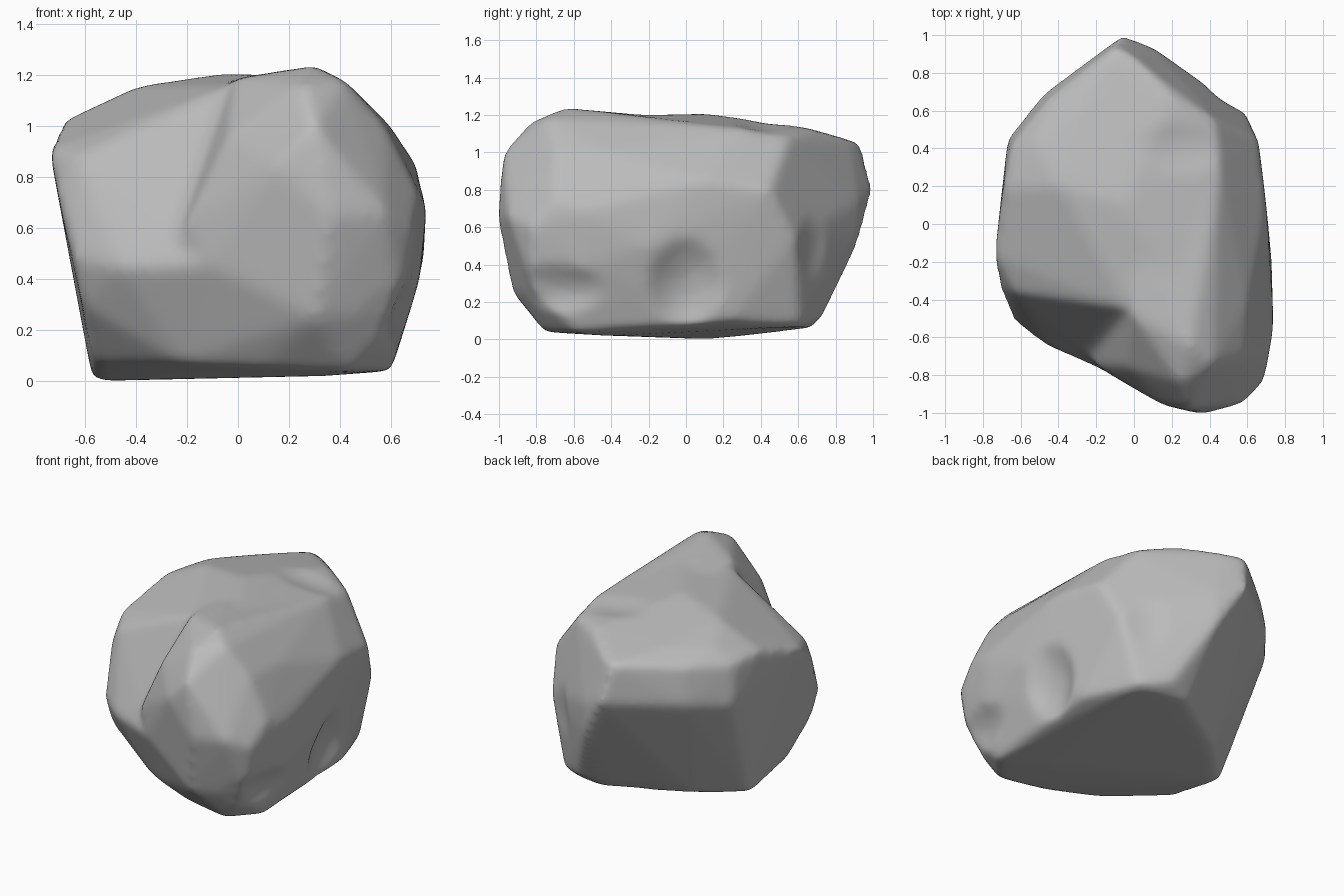
import bpy
import bmesh
import math
from mathutils import Vector

default_cube = bpy.data.objects.get("Cube")
if default_cube:
    bpy.data.objects.remove(default_cube, do_unlink=True)

# Stone colour
stone = bpy.data.materials.new("grey_stone")
stone.use_nodes = True
GREY = (0.5, 0.5, 0.5, 1)
stone.diffuse_color = GREY
stone.node_tree.nodes["Principled BSDF"].inputs["Base Color"].default_value = GREY


def add_hull(mesh_data, corners):
    """Add the convex lump spanned by the corners to a bmesh."""
    lump = [mesh_data.verts.new(corner) for corner in corners]
    result = bmesh.ops.convex_hull(mesh_data, input=lump)
    unused = {v for v in result["geom_interior"] + result["geom_unused"]
              if isinstance(v, bmesh.types.BMVert) and v.is_valid}
    bmesh.ops.delete(mesh_data, geom=list(unused), context="VERTS")


# Base and right flank, common to both lumps so they meet flush
shared_corners = [
    (.1, -.7, .05), (-.22, -.58, .07), (.44, -.76, .04), (.6, -.58, .04),
    (.33, -.43, .02), (.62, .24, .1), (.48, .61, .07), (.71, 0, .6),
    (.7, .1, .85), (.68, .1, .4), (.66, .45, .8), (.6, .58, .54),
    (.45, .3, 1.13), (.43, .55, 1.08), (.3, -.4, 1.2), (-.12, -.8, .46),
    (-.57, .13, 0), (-.56, -.27, .07), (-.4, -.45, .1),
]

# Main mass: left flank, rear wedge, crown
body_corners = [
    (-.32, .39, .03), (.14, .67, .06), (-.61, -.47, .3), (-.64, -.51, .48),
    (-.71, -.34, .75), (-.74, -.17, .91), (-.69, .19, 1.02), (-.64, -.36, .88),
    (-.46, -.65, .45), (-.67, .45, .74), (-.65, .42, 1), (-.48, .69, .78),
    (-.45, .66, 1.02), (-.06, 1, .8), (-.1, .94, 1.05), (0, .88, 1.07),
    (.12, .92, .73), (.1, .93, .53), (.3, .73, .12), (.2, .67, 1.13),
    (-.52, .43, 1.08), (-.3, .6, 1.1), (-.39, .2, 1.16), (-.05, .1, 1.21),
    (-.38, -.33, 1.03), (-.03, -.45, 1.16),
]

# Front shoulder that rises beside the notch
shoulder_corners = [
    (.3, -.65, 1.24), (-.01, -.48, 1.19), (-.04, -.76, .96), (.42, -.74, 1.18),
    (.25, -.84, 1.16), (.15, -.96, .85), (.3, -.98, 1), (.36, -1.01, .65),
    (.58, -.95, .66), (.69, -.83, .6), (.74, -.55, .68), (.73, -.2, .5),
    (.71, -.7, .74), (.6, -.42, 1), (-.2, -.75, .62), (.58, -.7, 1),
    (.3, -.93, .25), (.64, -.82, .27), (.71, -.55, .39), (0, 0, 1.18),
]

bm = bmesh.new()
add_hull(bm, shared_corners + body_corners)
add_hull(bm, shared_corners + shoulder_corners)
mesh = bpy.data.meshes.new("boulder")
bm.to_mesh(mesh)
bm.free()
boulder = bpy.data.objects.new("boulder", mesh)
bpy.context.collection.objects.link(boulder)

# Fuse the two lumps into one skin
fuse = boulder.modifiers.new("fuse", "REMESH")
fuse.mode = "VOXEL"
fuse.voxel_size = 0.022
graph = bpy.context.evaluated_depsgraph_get()
fused = bpy.data.meshes.new_from_object(boulder.evaluated_get(graph))
boulder.modifiers.clear()
boulder.data = fused

# Weathered hollows: centre, reach along each axis, push
hollows = [
    ((.68, 0, .3), (.3, .2, .24), (-.08, 0, 0)),
    ((.66, -.7, .27), (.25, .26, .13), (-.05, 0, 0)),
    ((.6, .72, .5), (.25, .12, .25), (-.03, -.02, 0)),
    ((.25, .4, 1.16), (.25, .13, .2), (0, 0, -.02)),
]
for vert in fused.vertices:
    for centre, reach, push in hollows:
        distance = math.sqrt(sum(((p - c) / r) ** 2
                                 for p, c, r in zip(vert.co, centre, reach)))
        if distance < 1:
            vert.co += Vector(push) * (1 - distance ** 2)

# Soften the worn edges and shade
soften = boulder.modifiers.new("soften", "SMOOTH")
soften.factor = 0.5
soften.iterations = 18
fused.materials.clear()
fused.materials.append(stone)
for face in fused.polygons:
    face.use_smooth = True
    face.material_index = 0
